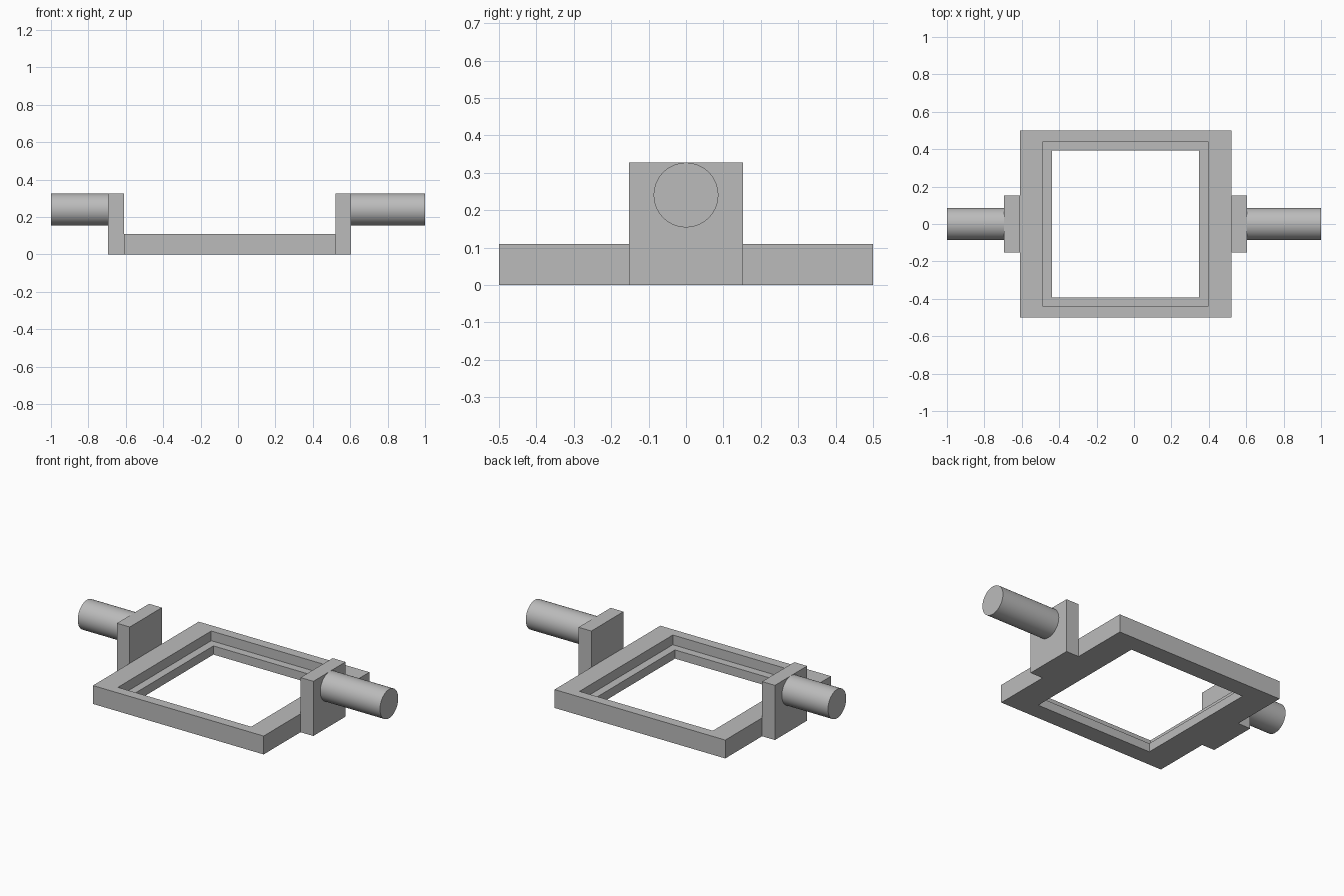
import bpy, bmesh, math
from mathutils import Matrix

cube = bpy.data.objects.get("Cube")
if cube:
    bpy.data.objects.remove(cube, do_unlink=True)

grey = bpy.data.materials.new("plain grey")
grey.use_nodes = True
colour = (0.5, 0.5, 0.5, 1)
grey.diffuse_color = colour
grey.node_tree.nodes["Principled BSDF"].inputs["Base Color"].default_value = colour

FRAME_X = -0.045      # the frame sits slightly off centre
FRAME_HALF = 0.565
LUG_THICK = 0.085
LUG_TOP = 0.327
PIN_RADIUS = 0.0865


def finish(name, bm):
    bmesh.ops.recalc_face_normals(bm, faces=bm.faces)
    mesh = bpy.data.meshes.new(name)
    bm.to_mesh(mesh)
    bm.free()
    mesh.materials.append(grey)
    obj = bpy.data.objects.new(name, mesh)
    bpy.context.collection.objects.link(obj)
    return obj


def box(name, x0, x1, half_y, z1):
    bm = bmesh.new()
    bmesh.ops.create_cube(bm, size=1)
    bmesh.ops.scale(bm, vec=(x1 - x0, 2 * half_y, z1), verts=bm.verts)
    bmesh.ops.translate(bm, vec=((x0 + x1) / 2, 0, z1 / 2), verts=bm.verts)
    return finish(name, bm)


# Rectangular frame with a rebate: rings of (half x, half y, z) joined in a closed section
section = [(FRAME_HALF, 0.5, 0), (FRAME_HALF, 0.5, 0.11), (0.441, 0.441, 0.11),
           (0.441, 0.441, 0.052), (0.393, 0.393, 0.052), (0.393, 0.393, 0)]
bm = bmesh.new()
rings = [[bm.verts.new((FRAME_X + sx * hx, sy * hy, z))
          for sx, sy in ((-1, -1), (1, -1), (1, 1), (-1, 1))] for hx, hy, z in section]
for i, ring in enumerate(rings):
    following = rings[(i + 1) % len(rings)]
    for j in range(4):
        k = (j + 1) % 4
        bm.faces.new((ring[j], ring[k], following[k], following[j]))
finish("frame", bm)

# Upright lug and pivot pin on each side
for side, label in ((1, "left"), (-1, "right")):
    inner = FRAME_X + side * FRAME_HALF
    outer = inner + side * LUG_THICK
    box(label + "_lug", min(inner, outer), max(inner, outer), 0.152, LUG_TOP)

    bm = bmesh.new()
    bmesh.ops.create_cone(bm, cap_ends=True, segments=64, radius1=PIN_RADIUS,
                          radius2=PIN_RADIUS, depth=abs(side - outer))
    bmesh.ops.rotate(bm, matrix=Matrix.Rotation(math.pi / 2, 3, 'Y'), verts=bm.verts)
    bmesh.ops.translate(bm, vec=((side + outer) / 2, 0, LUG_TOP - PIN_RADIUS), verts=bm.verts)
    pin = finish(label + "_pin", bm)
    bpy.ops.object.select_all(action='DESELECT')
    pin.select_set(True)
    bpy.context.view_layer.objects.active = pin
    bpy.ops.object.shade_smooth_by_angle(angle=math.radians(30))
